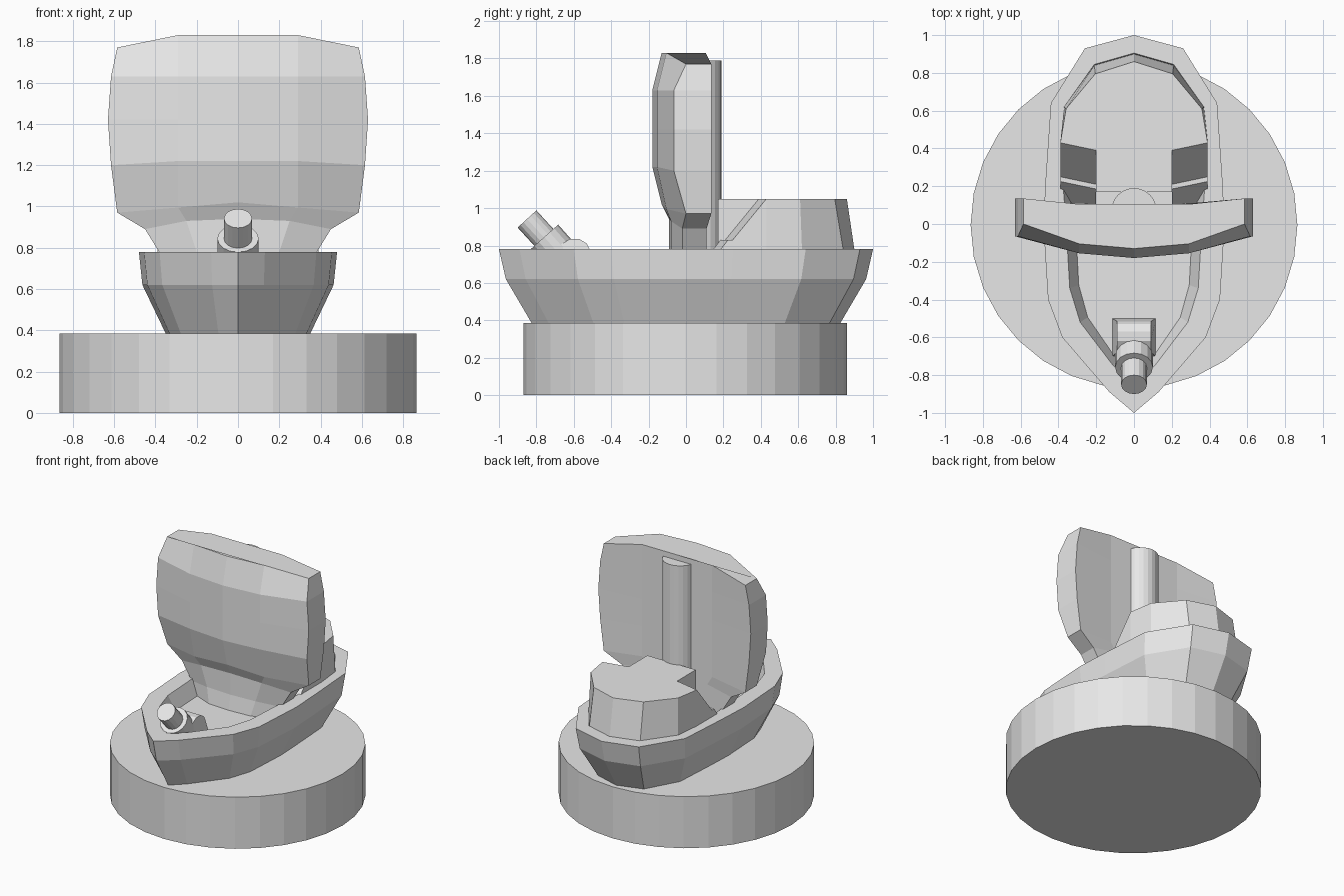
import bpy, bmesh, math
from mathutils import Vector

if "Cube" in bpy.data.objects:
    bpy.data.objects.remove(bpy.data.objects["Cube"])

grey = bpy.data.materials.new("plain_grey")
grey.diffuse_color = (0.8, 0.8, 0.8, 1)
grey.use_nodes = True
grey.node_tree.nodes["Principled BSDF"].inputs["Base Color"].default_value = grey.diffuse_color


def finish(name, bm):
    bmesh.ops.recalc_face_normals(bm, faces=bm.faces)
    me = bpy.data.meshes.new(name)
    bm.to_mesh(me)
    bm.free()
    me.materials.append(grey)
    ob = bpy.data.objects.new(name, me)
    bpy.context.collection.objects.link(ob)
    return ob


def loft(name, rings):
    """Skin closed rings of 3D points and cap both ends."""
    bm = bmesh.new()
    rows = [[bm.verts.new(p) for p in r] for r in rings]
    n = len(rows[0])
    for a, b in zip(rows, rows[1:]):
        for i in range(n):
            j = (i + 1) % n
            bm.faces.new((a[i], a[j], b[j], b[i]))
    bm.faces.new(rows[0])
    bm.faces.new(rows[-1])
    return finish(name, bm)


def cylinder(name, p0, p1, r, sides):
    p0, p1 = Vector(p0), Vector(p1)
    q = Vector((0, 0, 1)).rotation_difference(p1 - p0)
    ring = [q @ Vector((r * math.cos(2 * math.pi * i / sides),
                        r * math.sin(2 * math.pi * i / sides), 0)) for i in range(sides)]
    return loft(name, [[p + c for c in ring] for p in (p0, p1)])


def full(half, z, sx=1, sy=1):
    """Mirror a half outline running from bow to stern into a closed ring."""
    pts = half + [(-x, y) for x, y in reversed(half) if x > 0]
    return [(x * sx, y * sy, z) for x, y in pts]


# round base
cylinder("base_disc", (0, -0.005, 0), (0, -0.005, 0.385), 0.865, 32)

# hull: flared sides, flat rim, sunken deck
outer = [(0, -1), (0.13, -0.89), (0.38, -0.6), (0.455, -0.4), (0.48, 0),
         (0.467, 0.25), (0.44, 0.64), (0.26, 0.93), (0, 1)]
inner = [(0, -0.84), (0.11, -0.75), (0.285, -0.52), (0.34, -0.34), (0.36, 0),
         (0.39, 0.4), (0.37, 0.62), (0.21, 0.845), (0, 0.905)]
loft("hull", [full(outer, 0.385, 0.73, 0.825), full(outer, 0.62, 0.965, 0.963),
              full(outer, 0.78), full(inner, 0.78), full(inner, 0.67, 0.86, 0.95)])

# stern cabin with a narrower middle reaching the mast
low = [(0.2, 0.17), (0.2, 0.39), (0.39, 0.43), (0.37, 0.62), (0.21, 0.84), (0, 0.9)]
high = [(0.2, 0.17), (0.2, 0.39), (0.39, 0.43), (0.36, 0.61), (0.205, 0.795), (0, 0.86)]
loft("cabin", [full(low, 0.67), full(low, 0.78), full(high, 1.05)])

# sloping steps on both sides of the cabin
step = [(0.43, 0.67), (0.43, 1.05), (0.25, 0.83), (0.225, 0.83), (0.1, 0.67)]
for side, s in (("left", -1), ("right", 1)):
    loft("cabin_step_" + side, [[(s * x, y + dy, z) for y, z in step]
                                for x, dy in ((0.2, -0.04), (0.39, 0))])

# sail: rows of (edge x, mid x, z centre/mid/edge, front y centre/mid/edge)
sail_rows = [
    (0.585, 0.29, 1.83, 1.83, 1.77, -0.13, -0.105, 0.0),
    (0.615, 0.29, 1.63, 1.63, 1.63, -0.18, -0.155, -0.065),
    (0.63, 0.29, 1.42, 1.42, 1.42, -0.18, -0.155, -0.065),
    (0.615, 0.29, 1.22, 1.22, 1.20, -0.18, -0.155, -0.065),
    (0.585, 0.29, 1.02, 0.995, 0.97, -0.13, -0.105, 0.0),
    (0.45, 0.25, 0.94, 0.93, 0.89, -0.09, -0.08, -0.02),
    (0.37, 0.20, 0.78, 0.78, 0.76, -0.09, -0.08, -0.02),
    (0.31, 0.17, 0.66, 0.66, 0.66, -0.11, -0.10, -0.04)]
rings = []
for xe, xm, zc, zm, ze, yc, ym, ye in sail_rows:
    back = 0.135 if zc > 1 else 0.11
    right = [(xe, ye, ze), (xe, back, ze), (xm, 0.105, zm)]
    rings.append([(0, yc, zc), (xm, ym, zm)] + right + [(0, 0.105, zc)]
                 + [(-x, y, z) for x, y, z in reversed(right)] + [(-xm, ym, zm)])
loft("sail", rings)

# mast behind the sail
cylinder("mast", (0, 0.07, 0.66), (0, 0.07, 1.79), 0.12, 24)

# bow gun: mount, collar and barrel
mount = [(-0.70, 0.67), (-0.68, 0.80), (-0.62, 0.835), (-0.57, 0.835),
         (-0.53, 0.81), (-0.515, 0.78), (-0.5, 0.67)]
loft("gun_mount", [[(s * (0.115 if z < 0.7 else 0.09), y, z) for y, z in mount]
                   for s in (-1, 1)])
cylinder("gun_collar", (0, -0.62, 0.69), (0, -0.758, 0.845), 0.1, 16)
cylinder("gun_barrel", (0, -0.72, 0.80), (0, -0.85, 0.942), 0.068, 16)
